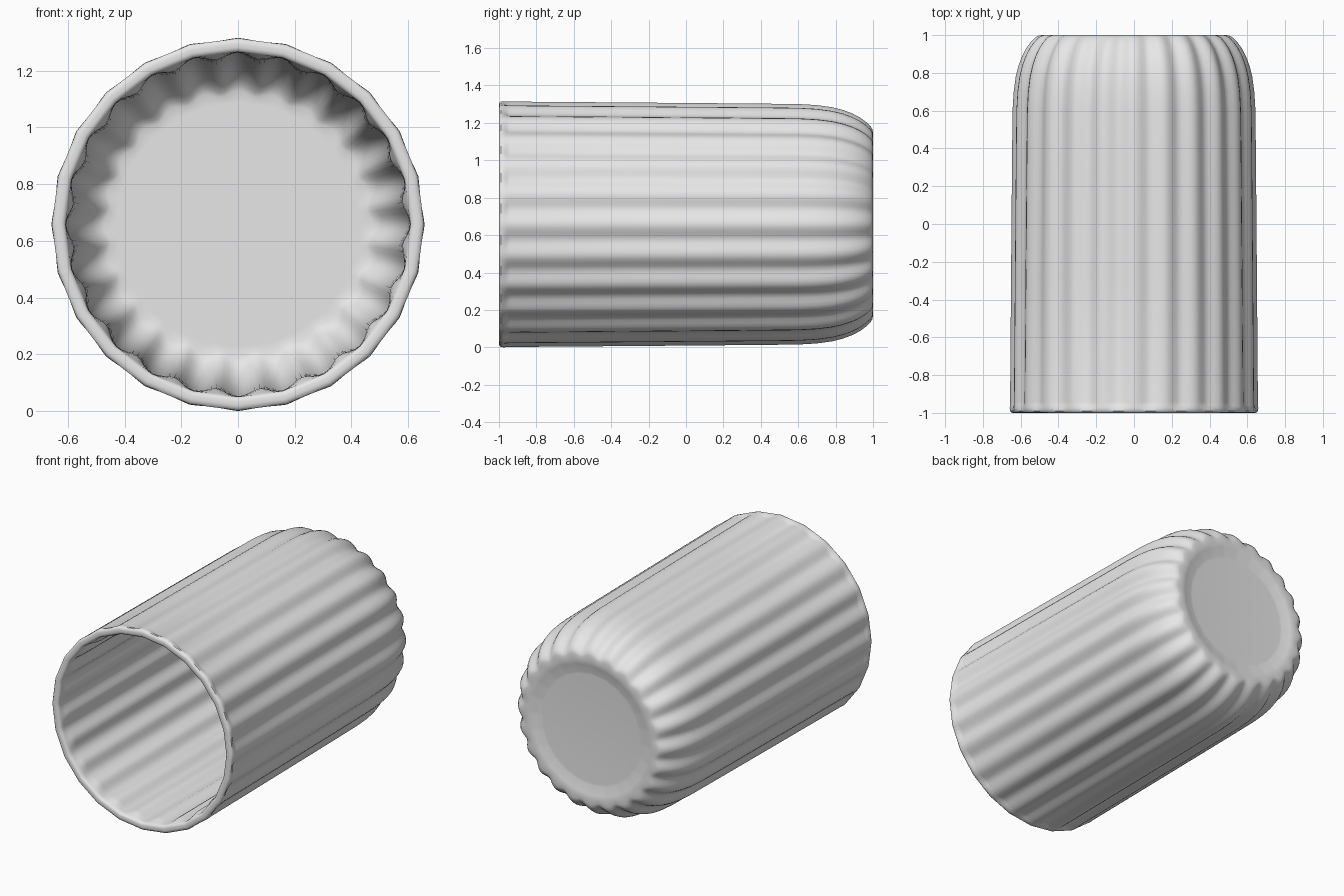
import bpy, bmesh, math

FLUTES = 24
SEG = FLUTES * 8
CZ = 0.658

# Profile from the base centre, up the outside, over the rim, down the inside:
# (y, ridge radius, flute depth)
PROFILE = [
    (0.98, 0.355, 0.0), (0.981, 0.37, 0.0), (0.996, 0.425, 0.0),
    (1.0, 0.445, 0.0), (1.0, 0.49, 0.014), (0.996, 0.508, 0.02),
    (0.985, 0.526, 0.021), (0.96, 0.549, 0.021), (0.93, 0.571, 0.021),
    (0.89, 0.592, 0.021), (0.84, 0.611, 0.021), (0.78, 0.626, 0.02),
    (0.70, 0.637, 0.02), (0.60, 0.643, 0.02), (0.3, 0.646, 0.019),
    (-0.3, 0.651, 0.018), (-0.94, 0.656, 0.017), (-0.96, 0.657, 0.012),
    (-0.975, 0.658, 0.003), (-0.99, 0.656, 0.0), (-0.998, 0.649, 0.0),
    (-1.0, 0.638, 0.0), (-1.0, 0.624, 0.0), (-0.997, 0.614, 0.0),
    (-0.988, 0.608, 0.0), (-0.97, 0.607, 0.004), (-0.95, 0.607, 0.013),
    (-0.92, 0.606, 0.017), (0.0, 0.603, 0.018), (0.6, 0.598, 0.019),
    (0.70, 0.592, 0.02), (0.78, 0.58, 0.02), (0.84, 0.564, 0.021),
    (0.89, 0.541, 0.021), (0.925, 0.514, 0.021), (0.942, 0.493, 0.021),
    (0.95, 0.472, 0.016), (0.95, 0.43, 0.0),
]


def ring_radius(r, depth, a):
    """Faceted circle with rounded ridges and narrow valleys."""
    step = 2 * math.pi / FLUTES
    local = (a % step) - step / 2
    facet = math.cos(step / 2) / math.cos(local)
    return r * facet - depth * (0.5 - 0.5 * math.cos(FLUTES * a)) ** 1.4


# Fluted cup lying on its side, open toward the front
bm = bmesh.new()
rings = []
for y, r, depth in PROFILE:
    ring = []
    for i in range(SEG):
        a = 2 * math.pi * i / SEG
        rad = ring_radius(r, depth, a)
        ring.append(bm.verts.new((rad * math.sin(a), y, CZ + rad * math.cos(a))))
    rings.append(ring)
for r0, r1 in zip(rings, rings[1:]):
    for i in range(SEG):
        j = (i + 1) % SEG
        bm.faces.new((r0[i], r0[j], r1[j], r1[i]))

# Outer base disc and inner floor
bm.faces.new(rings[0])
bm.faces.new(rings[-1])
bmesh.ops.recalc_face_normals(bm, faces=bm.faces[:])

mesh = bpy.data.meshes.new("fluted_cup")
bm.to_mesh(mesh)
bm.free()
cup = bpy.data.objects.new("fluted_cup", mesh)
bpy.context.collection.objects.link(cup)

mat = bpy.data.materials.new("light grey")
mat.diffuse_color = (0.8, 0.8, 0.8, 1)
mesh.materials.append(mat)

bpy.context.view_layer.objects.active = cup
cup.select_set(True)
bpy.ops.object.shade_smooth_by_angle(angle=math.radians(40))
